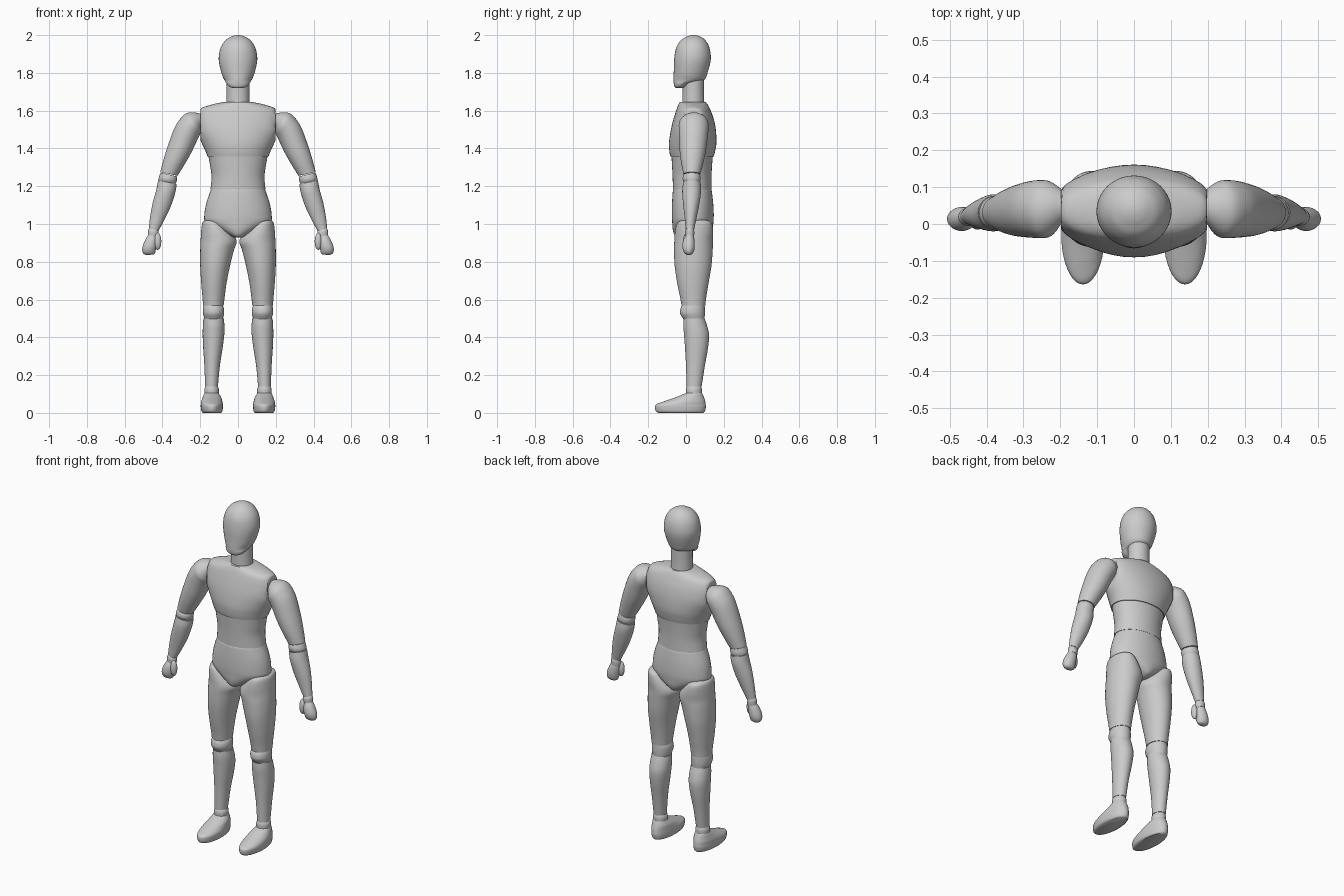
import bpy, bmesh, math
from mathutils import Vector, Matrix

SIDES, STEPS = 40, 5


def finish(name, bm, mirror):
    bmesh.ops.recalc_face_normals(bm, faces=bm.faces)
    me = bpy.data.meshes.new(name)
    bm.to_mesh(me)
    bm.free()
    ob = bpy.data.objects.new(name, me)
    bpy.context.collection.objects.link(ob)
    if mirror:
        ob.modifiers.new("Mirror", 'MIRROR').use_mirror_merge = False
    bpy.ops.object.select_all(action='DESELECT')
    ob.select_set(True)
    bpy.context.view_layer.objects.active = ob
    bpy.ops.object.shade_smooth_by_angle(angle=math.radians(40))
    return ob


def smooth_path(rows):
    # Catmull-Rom interpolation between the given cross-sections
    out = []
    for i in range(len(rows) - 1):
        p0, p1, p2, p3 = (rows[max(i - 1, 0)], rows[i], rows[i + 1],
                          rows[min(i + 2, len(rows) - 1)])
        for k in range(STEPS):
            t = k / STEPS
            out.append([0.5 * (2 * b + (c - a) * t + (2 * a - 5 * b + 4 * c - d) * t * t
                               + (3 * b - a - 3 * c + d) * t ** 3)
                        for a, b, c, d in zip(p0, p1, p2, p3)])
    return out + [list(rows[-1])]


def loft(name, rows, mirror=False, clip=None):
    # row: outer x, outer z, inner x, inner z, front y, back y of an elliptical section
    bm = bmesh.new()
    rings = []
    for ax, az, bx, bz, y0, y1 in smooth_path(rows):
        ring = []
        for i in range(SIDES):
            a = 2 * math.pi * i / SIDES
            t = (1 + math.cos(a)) / 2
            x = bx + (ax - bx) * t
            if clip:
                x = max(-clip, min(clip, x))
            y = (y0 + y1) / 2 + (y1 - y0) / 2 * math.sin(a)
            ring.append(bm.verts.new((x, y, bz + (az - bz) * t)))
        rings.append(ring)
    for r, s in zip(rings, rings[1:]):
        for i in range(SIDES):
            j = (i + 1) % SIDES
            bm.faces.new((r[i], r[j], s[j], s[i]))
    bm.faces.new(rings[0])
    bm.faces.new(rings[-1])
    return finish(name, bm, mirror)


def body(name, rows, clip=None):
    # centred part, row: z, half width, front y, back y
    return loft(name, [(w, z, -w, z, a, b) for z, w, a, b in rows], clip=clip)


def leg(name, rows):
    # mirrored level sections, row: z, inner x, outer x, front y, back y
    return loft(name, [(o, z, i, z, a, b) for z, i, o, a, b in rows], mirror=True)


# head and neck
body("head", [(1.72, .03, -.055, -.012), (1.729, .048, -.062, .005), (1.745, .061, -.065, .035),
              (1.762, .072, -.066, .095), (1.80, .088, -.065, .114), (1.87, .102, -.063, .131),
              (1.93, .093, -.053, .125), (1.97, .069, -.03, .105), (1.99, .04, .0, .08),
              (1.998, .018, .022, .058), (2.0, .003, .037, .043)])
body("neck", [(1.62, .062, -.02, .098), (1.69, .06, -.018, .095), (1.77, .06, -.018, .095)])

# torso
body("chest", [(1.645, .08, -.033, .105), (1.632, .14, -.04, .115), (1.607, .205, -.05, .128),
               (1.56, .226, -.065, .146), (1.50, .226, -.08, .158), (1.43, .193, -.09, .161),
               (1.385, .172, -.088, .154), (1.358, .162, -.083, .147)], clip=.198)
body("waist", [(1.36, .157, -.077, .142), (1.31, .148, -.074, .138), (1.25, .14, -.071, .135),
               (1.182, .146, -.069, .135)])
body("pelvis", [(1.182, .143, -.067, .134), (1.17, .148, -.07, .137), (1.11, .168, -.074, .144),
                (1.05, .178, -.075, .147), (1.01, .172, -.073, .145), (.97, .11, -.07, .14),
                (.94, .05, -.06, .125), (.928, .025, -.04, .1)])

# legs
leg("thigh", [(1.024, .125, .16, .0, .085), (1.016, .09, .181, -.03, .122),
              (1.0, .068, .19, -.048, .138), (.96, .035, .195, -.058, .144),
              (.91, .007, .198, -.062, .143), (.86, .022, .2, -.063, .141),
              (.78, .042, .2, -.06, .135), (.69, .06, .195, -.047, .12),
              (.61, .071, .188, -.031, .107), (.568, .076, .185, -.024, .102)])
leg("knee", [(.568, .08, .182, -.022, .099), (.55, .074, .185, -.03, .1),
             (.525, .074, .185, -.031, .1), (.498, .08, .178, -.015, .098)])
leg("shin", [(.5, .075, .183, -.012, .098), (.46, .072, .186, -.014, .112),
             (.41, .073, .187, -.01, .122), (.34, .082, .184, -.005, .116),
             (.25, .096, .178, .0, .1), (.14, .106, .174, .003, .083)])
leg("ankle", [(.14, .108, .172, .005, .08), (.125, .101, .178, .0, .084),
              (.1, .101, .178, .0, .084)])
leg("foot", [(.0, .09, .185, -.145, .092), (.008, .083, .193, -.159, .1),
             (.03, .08, .197, -.164, .105), (.045, .08, .197, -.157, .104),
             (.06, .083, .195, -.12, .102), (.08, .088, .188, -.062, .096),
             (.1, .099, .18, -.012, .088), (.112, .106, .173, .012, .08)])

# arms, sections tilt with the limb
loft("upper_arm", [(.198, 1.583, .197, 1.50, .0, .095), (.235, 1.591, .198, 1.485, -.022, .108),
                   (.275, 1.585, .201, 1.475, -.037, .118), (.31, 1.552, .208, 1.46, -.038, .119),
                   (.338, 1.505, .22, 1.435, -.037, .116), (.371, 1.415, .247, 1.378, -.034, .107),
                   (.393, 1.345, .28, 1.32, -.027, .094), (.412, 1.275, .32, 1.255, -.014, .077)],
     mirror=True)
loft("elbow", [(.41, 1.272, .323, 1.252, -.012, .074), (.416, 1.256, .322, 1.24, -.017, .077),
               (.42, 1.242, .325, 1.225, -.017, .077), (.42, 1.23, .33, 1.213, -.011, .073)],
     mirror=True)
loft("forearm", [(.423, 1.23, .325, 1.212, -.014, .077), (.433, 1.18, .331, 1.17, -.02, .08),
                 (.452, 1.11, .355, 1.095, -.015, .07), (.465, 1.04, .388, 1.025, -.007, .056),
                 (.472, .977, .42, .965, -.002, .043)], mirror=True)
loft("wrist", [(.471, .977, .421, .965, .0, .041), (.476, .965, .42, .952, -.005, .044),
               (.477, .94, .424, .928, -.004, .043)], mirror=True)
loft("hand", [(.476, .942, .426, .93, -.004, .041), (.49, .918, .427, .907, -.015, .045),
              (.504, .885, .431, .88, -.019, .046), (.507, .86, .436, .86, -.015, .043),
              (.5, .843, .44, .845, -.006, .036), (.486, .836, .449, .838, .004, .027)],
     mirror=True)

# thumb
bm = bmesh.new()
bmesh.ops.create_uvsphere(bm, u_segments=24, v_segments=14, radius=1,
                          matrix=Matrix.LocRotScale(Vector((.425, .003, .908)), None,
                                                    Vector((.019, .018, .045))))
finish("thumb", bm, True)
